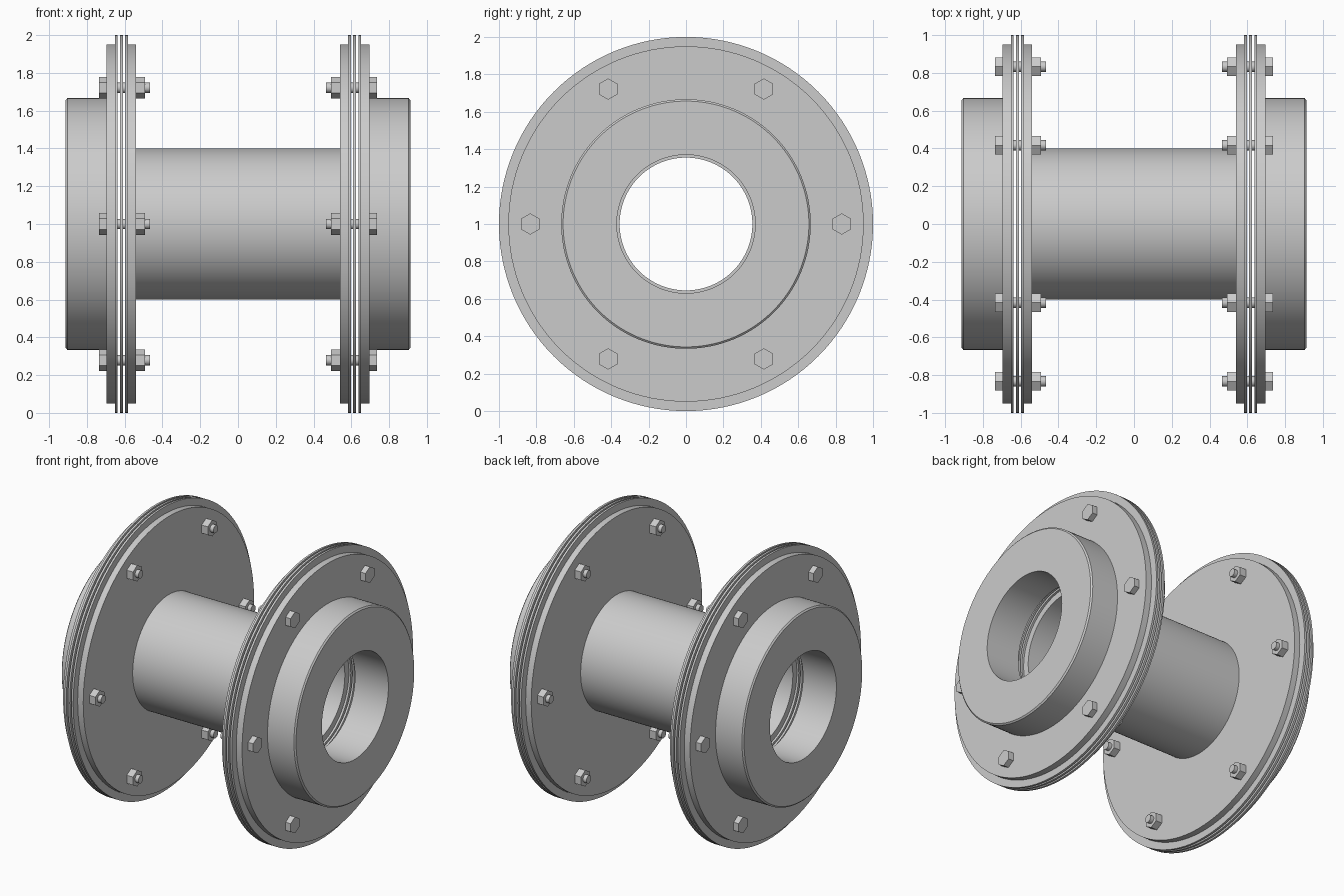
import bpy, bmesh, math

if "Cube" in bpy.data.objects:
    bpy.data.objects.remove(bpy.data.objects["Cube"])

SEG = 128
AXIS_Z = 1.0

steel = bpy.data.materials.new("steel_grey")
steel.diffuse_color = (0.6, 0.6, 0.6, 1)
steel.use_nodes = True
steel.node_tree.nodes["Principled BSDF"].inputs["Base Color"].default_value = steel.diffuse_color


def finish(name, bm):
    bmesh.ops.recalc_face_normals(bm, faces=bm.faces)
    mesh = bpy.data.meshes.new(name)
    bm.to_mesh(mesh)
    bm.free()
    mesh.materials.append(steel)
    ob = bpy.data.objects.new(name, mesh)
    bpy.context.collection.objects.link(ob)
    bpy.ops.object.select_all(action='DESELECT')
    ob.select_set(True)
    bpy.context.view_layer.objects.active = ob
    bpy.ops.object.shade_smooth_by_angle(angle=math.radians(30))
    return ob


def lathe(name, profile):
    """Revolve a closed (x, radius) outline about the x axis."""
    bm = bmesh.new()
    rings = []
    for x, r in profile:
        rings.append([bm.verts.new((x, r * math.sin(2 * math.pi * i / SEG),
                                    AXIS_Z + r * math.cos(2 * math.pi * i / SEG)))
                      for i in range(SEG)])
    for k, a in enumerate(rings):
        b = rings[(k + 1) % len(rings)]
        for i in range(SEG):
            j = (i + 1) % SEG
            bm.faces.new((a[i], a[j], b[j], b[i]))
    return finish(name, bm)


def prism(bm, x0, x1, y, z, r, n):
    """Capped prism along x, first corner pointing up."""
    ends = [[bm.verts.new((x, y + r * math.sin(2 * math.pi * i / n),
                           z + r * math.cos(2 * math.pi * i / n)))
             for i in range(n)] for x in (x0, x1)]
    for e in ends:
        bm.faces.new(e)
    for i in range(n):
        j = (i + 1) % n
        bm.faces.new((ends[0][i], ends[0][j], ends[1][j], ends[1][i]))


# Central spacer tube with a flange at each end
half = [(0.54, 0.40), (0.54, 0.95), (0.583, 0.95), (0.583, 0.355)]
lathe("spacer_tube", half + [(-x, r) for x, r in reversed(half)])

for s, side in ((-1, "left"), (1, "right")):
    # Flanged hub with chamfered outer end
    hub = [(0.652, 0.37), (0.652, 0.95), (0.697, 0.95), (0.697, 0.667),
           (0.903, 0.667), (0.912, 0.657), (0.912, 0.37)]
    lathe(side + "_hub", [(s * x, r) for x, r in hub])

    # Pack of three thin flexible discs
    for k in range(3):
        x0 = 0.583 + k * 0.027
        x1 = x0 + 0.015
        lathe(f"{side}_disc_{k + 1}",
              [(s * x0, 0.40), (s * x0, 1.0), (s * x1, 1.0), (s * x1, 0.40)])

    # Ring of six bolts: head, shank and nut
    for k in range(6):
        a = k * math.pi / 3
        y, z = 0.833 * math.cos(a), AXIS_Z + 0.833 * math.sin(a)
        bm = bmesh.new()
        prism(bm, s * 0.697, s * 0.736, y, z, 0.057, 6)
        prism(bm, s * 0.465, s * 0.71, y, z, 0.027, 24)
        prism(bm, s * 0.492, s * 0.54, y, z, 0.057, 6)
        finish(f"{side}_bolt_{k + 1}", bm)
